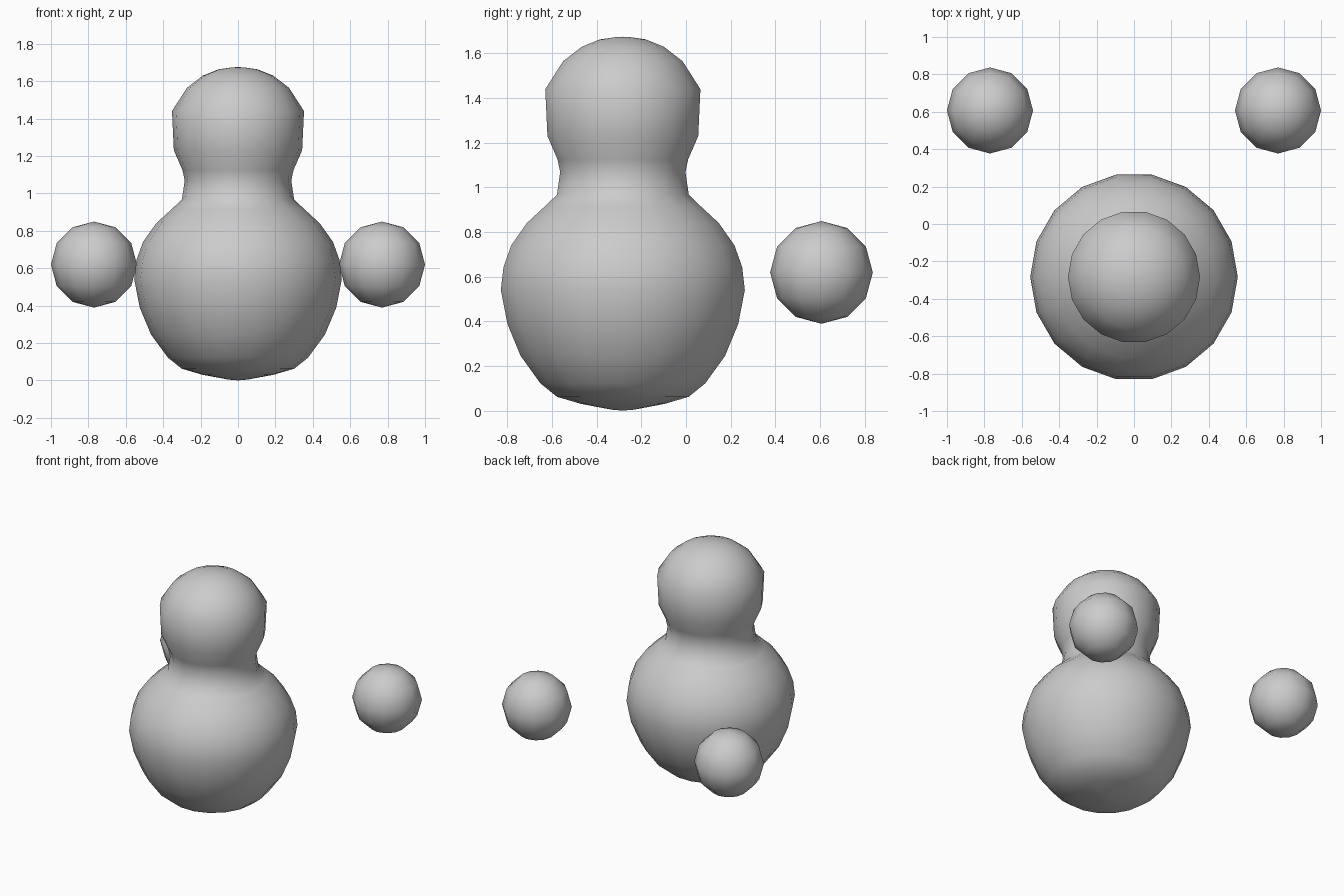
import bpy, bmesh, math

if "Cube" in bpy.data.objects:
    bpy.data.objects.remove(bpy.data.objects["Cube"])

SIDES = 18
CENTRE_Y = -0.283


def finish(name, bm, location):
    bmesh.ops.recalc_face_normals(bm, faces=bm.faces)
    for f in bm.faces:
        f.smooth = True
    mesh = bpy.data.meshes.new(name)
    bm.to_mesh(mesh)
    bm.free()
    obj = bpy.data.objects.new(name, mesh)
    obj.location = location
    bpy.context.collection.objects.link(obj)
    return obj


# Body: one turned profile (radius, height) with belly, neck and head
profile = [
    (0.05, 0.004), (0.19, 0.03), (0.30, 0.062), (0.375, 0.122), (0.465, 0.245),
    (0.525, 0.388), (0.555, 0.54), (0.543, 0.643), (0.508, 0.74),
    (0.437, 0.84), (0.355, 0.915), (0.30, 0.967), (0.285, 1.068),
    (0.297, 1.125), (0.343, 1.23), (0.353, 1.44), (0.272, 1.565),
    (0.187, 1.63), (0.105, 1.663), (0.035, 1.673),
]
bm = bmesh.new()
rings = [[bm.verts.new((r * math.cos(2 * math.pi * i / SIDES),
                        r * math.sin(2 * math.pi * i / SIDES), z))
          for i in range(SIDES)] for r, z in profile]
for low, high in zip(rings, rings[1:]):
    for i in range(SIDES):
        j = (i + 1) % SIDES
        bm.faces.new((low[i], low[j], high[j], high[i]))
for ring, z in ((rings[0], 0.0), (rings[-1], 1.675)):
    pole = bm.verts.new((0, 0, z))
    for i in range(SIDES):
        bm.faces.new((ring[i], ring[(i + 1) % SIDES], pole))
finish("body", bm, (0, CENTRE_Y, 0))

# Pair of loose balls behind the body
for side, label in ((-1, "left"), (1, "right")):
    bm = bmesh.new()
    bmesh.ops.create_uvsphere(bm, u_segments=12, v_segments=6, radius=0.23)
    finish("ball_" + label, bm, (side * 0.77, 0.607, 0.619))
